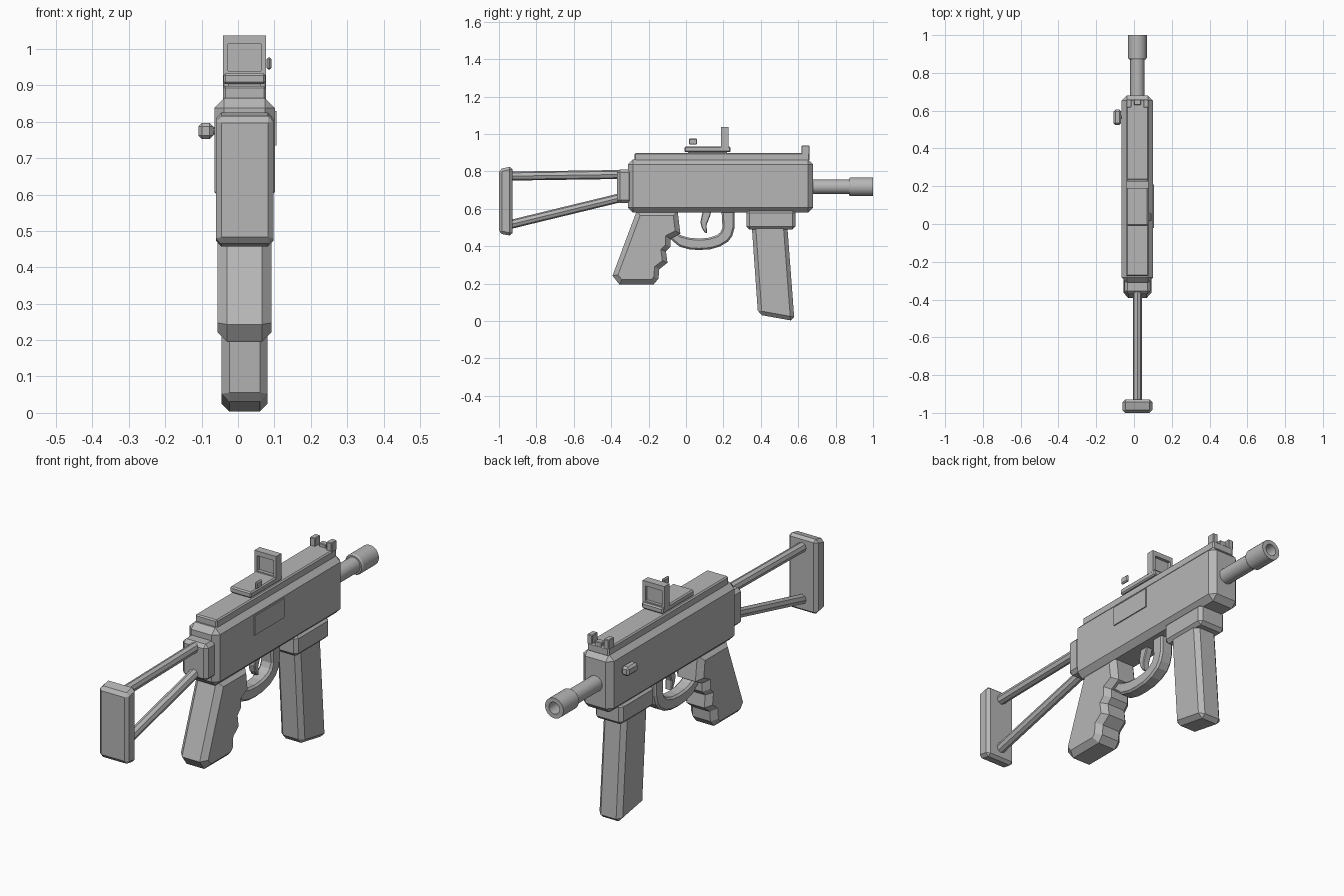
import bpy, bmesh, math
from mathutils import Vector

if "Cube" in bpy.data.objects:
    bpy.data.objects.remove(bpy.data.objects["Cube"])

CX = 0.018  # centre line of the body
grey = bpy.data.materials.new("plain_grey")
grey.diffuse_color = (0.47, 0.47, 0.47, 1)
grey.use_nodes = True
grey.node_tree.nodes["Principled BSDF"].inputs["Base Color"].default_value = grey.diffuse_color


def finish(name, bm):
    bmesh.ops.recalc_face_normals(bm, faces=bm.faces[:])
    me = bpy.data.meshes.new(name)
    bm.to_mesh(me)
    bm.free()
    me.materials.append(grey)
    ob = bpy.data.objects.new(name, me)
    bpy.context.collection.objects.link(ob)
    return ob


def prism(name, pts, half, cap=0.0, bevel=0.0, cx=CX):
    """Side profile (y, z) extruded across x; chamfered caps or all edges bevelled."""
    bm = bmesh.new()
    h = half - cap
    a = [bm.verts.new((cx - h, y, z)) for y, z in pts]
    b = [bm.verts.new((cx + h, y, z)) for y, z in pts]
    n = len(pts)
    caps = [bm.faces.new(a), bm.faces.new(b[::-1])]
    for i in range(n):
        j = (i + 1) % n
        bm.faces.new((a[j], a[i], b[i], b[j]))
    bmesh.ops.recalc_face_normals(bm, faces=bm.faces[:])
    if cap:
        bmesh.ops.inset_individual(bm, faces=caps, thickness=cap, depth=cap,
                                   use_even_offset=True)
    if bevel:
        bmesh.ops.bevel(bm, geom=bm.edges[:], offset=bevel, segments=1,
                        affect='EDGES', profile=0.5)
    return finish(name, bm)


def box(name, x, y, z, bevel=0.0):
    pts = [(y[0], z[0]), (y[1], z[0]), (y[1], z[1]), (y[0], z[1])]
    return prism(name, pts, (x[1] - x[0]) / 2, bevel=bevel, cx=(x[0] + x[1]) / 2)


def wide(half):
    return (CX - half, CX + half)


def rod(name, p, q, r, sides=8):
    p, q = Vector(p), Vector(q)
    bm = bmesh.new()
    bmesh.ops.create_cone(bm, cap_ends=True, segments=sides, radius1=r, radius2=r,
                          depth=(q - p).length)
    rot = (q - p).to_track_quat('Z', 'Y')
    for v in bm.verts:
        v.co = rot @ v.co + (p + q) / 2
    return finish(name, bm)


def lathe(name, prof, zc, sides=24):
    """Spin an (r, y) profile about the bore axis."""
    bm = bmesh.new()
    vs = [bm.verts.new((CX + r, y, zc)) for r, y in prof]
    es = [bm.edges.new(e) for e in zip(vs, vs[1:])]
    bmesh.ops.spin(bm, geom=vs + es, cent=(CX, 0, zc), axis=(0, 1, 0),
                   angle=2 * math.pi, steps=sides)
    bmesh.ops.remove_doubles(bm, verts=bm.verts[:], dist=1e-5)
    ob = finish(name, bm)
    bpy.ops.object.select_all(action='DESELECT')
    ob.select_set(True)
    bpy.context.view_layer.objects.active = ob
    bpy.ops.object.shade_smooth_by_angle(angle=math.radians(30))
    return ob


# Body, top rail and side plate
box("receiver", wide(0.083), (-0.31, 0.68), (0.58, 0.865), 0.027)
box("top_rail", wide(0.059), (-0.275, 0.66), (0.855, 0.898), 0.006)
box("port_cover", (0.09, 0.106), (-0.02, 0.21), (0.735, 0.83))
box("charging_handle", (-0.109, -0.068), (0.525, 0.605), (0.752, 0.797), 0.01)
rod("handle_stem", (-0.08, 0.565, 0.775), (-0.05, 0.565, 0.775), 0.01)

# Barrel with hollow muzzle
lathe("barrel", [(0, 0.6), (0.038, 0.6), (0.038, 0.88)], 0.718)
lathe("muzzle", [(0.036, 0.872), (0.045, 0.872), (0.05, 0.88), (0.05, 1.0),
                 (0.029, 1.0), (0.029, 0.93), (0, 0.93)], 0.718)

# Front sight: two ears and a low middle post
for side, s in (("left", -1), ("right", 1)):
    c = CX + s * 0.045
    box("front_sight_ear_" + side, (c - 0.014, c + 0.014), (0.617, 0.66),
        (0.89, 0.938), 0.003)
box("front_sight_post", wide(0.019), (0.63, 0.66), (0.89, 0.915), 0.003)

# Optic: base, frame bars, pane and side knob
box("optic_base", wide(0.058), (-0.008, 0.238), (0.903, 0.933), 0.006)
box("optic_mount", wide(0.045), (0.01, 0.22), (0.89, 0.91))
for side, s in (("left", -1), ("right", 1)):
    c = CX + s * 0.052
    box("optic_frame_" + side, (c - 0.007, c + 0.007), (0.187, 0.227), (0.925, 1.037))
box("optic_frame_top", wide(0.059), (0.187, 0.227), (1.013, 1.037))
box("optic_frame_bottom", wide(0.059), (0.187, 0.227), (0.925, 0.939))
box("optic_pane", wide(0.05), (0.204, 0.212), (0.93, 1.02))
box("optic_knob", (0.078, 0.092), (0.015, 0.06), (0.943, 0.977), 0.005)

# Grip with finger grooves
prism("grip", [(-0.263, 0.59), (-0.393, 0.243), (-0.356, 0.195), (-0.174, 0.195),
               (-0.147, 0.227), (-0.143, 0.277), (-0.099, 0.312), (-0.107, 0.373),
               (-0.083, 0.398), (-0.083, 0.44), (-0.03, 0.468), (-0.045, 0.59)],
      0.074, cap=0.026)

# Trigger and guard
prism("trigger_guard", [(-0.085, 0.44), (-0.035, 0.398), (0.02, 0.383), (0.07, 0.38),
                        (0.13, 0.384), (0.18, 0.398), (0.225, 0.425), (0.247, 0.455),
                        (0.26, 0.5), (0.26, 0.59), (0.19, 0.59), (0.195, 0.5),
                        (0.185, 0.476), (0.165, 0.459), (0.12, 0.445), (0.07, 0.441),
                        (0.02, 0.445), (-0.024, 0.457), (-0.067, 0.48)],
      0.034, cap=0.009)
prism("trigger", [(0.09, 0.59), (0.077, 0.53), (0.085, 0.497), (0.1, 0.473),
                  (0.112, 0.47), (0.11, 0.515), (0.13, 0.565), (0.135, 0.59)],
      0.018, cap=0.004)

# Magazine and its well
box("magazine_well", wide(0.075), (0.323, 0.585), (0.49, 0.595), 0.016)
prism("magazine", [(0.35, 0.53), (0.54, 0.53), (0.58, 0.0), (0.385, 0.035)],
      0.063, bevel=0.021)

# Folding stock: hinge block, two rods and butt plate
box("stock_hinge", wide(0.069), (-0.37, -0.29), (0.63, 0.81), 0.016)
rod("stock_upper_rod", (CX, -0.95, 0.775), (CX, -0.34, 0.784), 0.024)
rod("stock_lower_rod", (CX, -0.95, 0.514), (CX, -0.34, 0.662), 0.024)
prism("butt_plate", [(-1.0, 0.468), (-0.928, 0.455), (-0.928, 0.828), (-1.0, 0.812)],
      0.079, bevel=0.015)
